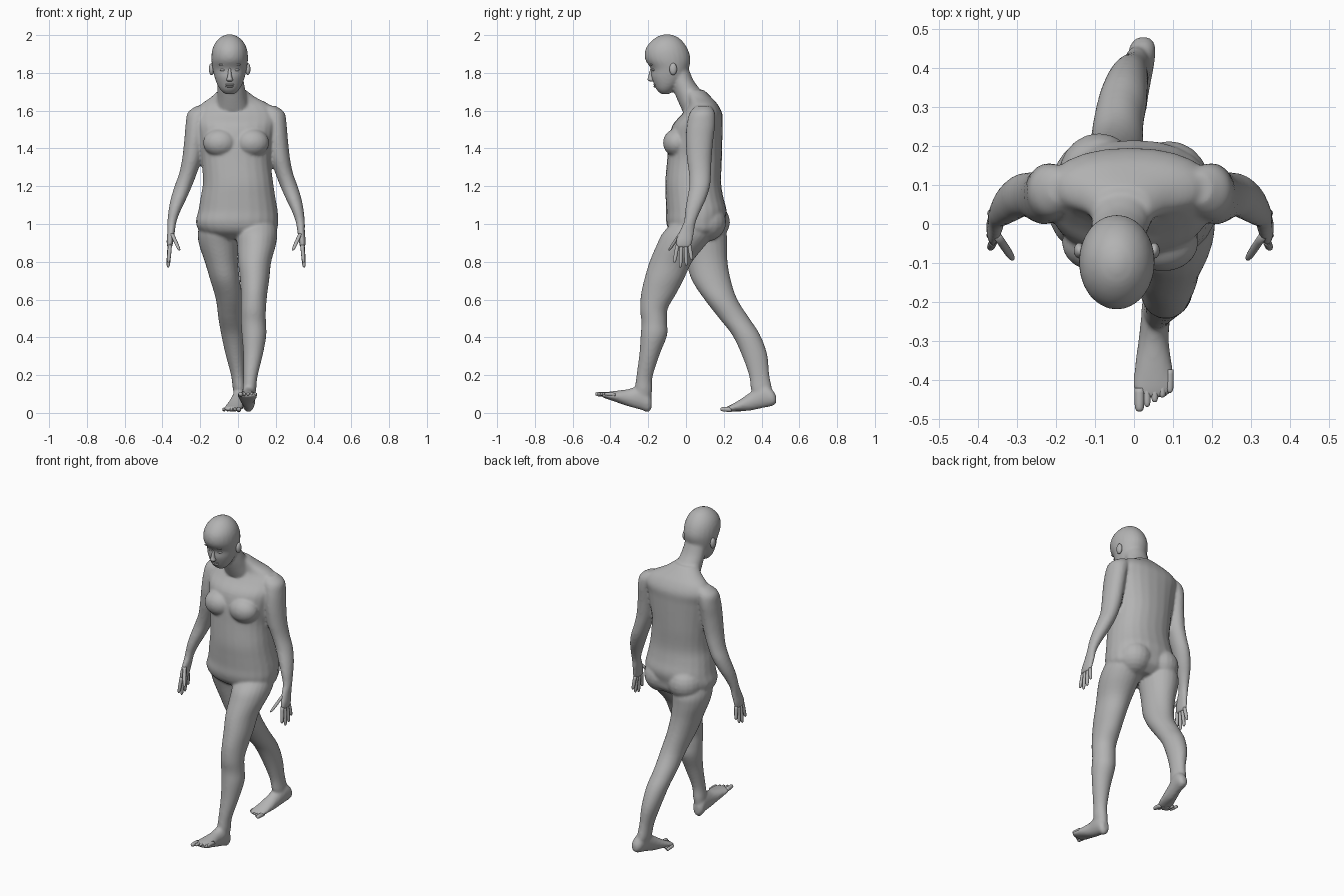
import bpy, bmesh, math
from mathutils import Vector, Matrix

if "Cube" in bpy.data.objects:
    bpy.data.objects.remove(bpy.data.objects["Cube"])

# One plain grey for the whole figure
grey = bpy.data.materials.new("plain_grey")
grey.use_nodes = True
tone = (0.45, 0.45, 0.45, 1)
grey.diffuse_color = tone
grey.node_tree.nodes["Principled BSDF"].inputs["Base Color"].default_value = tone

CM = 0.01          # all part sizes below are written in centimetres
MID = -1           # the arms mirror about this x
HEAD_X = -4.4      # the head sits a little to the right


def power(value, exponent):
    return math.copysign(abs(value) ** exponent, value)


def smooth_rings(rings, steps):
    """Catmull-Rom interpolation of (x, y, z, width, depth) rings."""
    pts = [Vector(r) for r in rings]
    result = []
    for i in range(len(pts) - 1):
        a, b, c = pts[max(i - 1, 0)], pts[i], pts[i + 1]
        d = pts[min(i + 2, len(pts) - 1)]
        for s in range(steps):
            t = s / steps
            result.append(b + (c - a) * (t / 2)
                          + (a * 2 - b * 5 + c * 4 - d) * (t * t / 2)
                          + (b * 3 - a - c * 3 + d) * (t ** 3 / 2))
    return result + [pts[-1]]


def loft(bm, rings, axis="z", sides=24, steps=4, square=1.0):
    """Closed tube through elliptical sections lying across the given axis."""
    loops = []
    for x, y, z, w, d in smooth_rings(rings, steps):
        w, d = max(w, 0.2), max(d, 0.2)
        loop = []
        for k in range(sides):
            angle = math.tau * k / sides
            u = w * power(math.cos(angle), square)
            v = d * power(math.sin(angle), square)
            off = (u, v, 0) if axis == "z" else (u, 0, v)
            loop.append(bm.verts.new((Vector((x, y, z)) + Vector(off)) * CM))
        loops.append(loop)
    for low, high in zip(loops, loops[1:]):
        for k in range(sides):
            n = (k + 1) % sides
            bm.faces.new((low[k], low[n], high[n], high[k]))
    bm.faces.new(loops[0])
    bm.faces.new(loops[-1])


def ball(bm, centre, radii):
    matrix = Matrix.LocRotScale(Vector(centre) * CM, None, Vector(radii) * CM)
    bmesh.ops.create_uvsphere(bm, u_segments=20, v_segments=12, radius=1, matrix=matrix)


def digit(bm, start, end, radius, axis):
    """Finger or toe with a rounded tip."""
    start, end = Vector(start), Vector(end)
    rings = []
    for t, k in ((0, 1), (0.45, 1), (0.8, 0.9), (0.95, 0.65), (1, 0.25)):
        rings.append((*start.lerp(end, t), radius * k, radius * k))
    loft(bm, rings, axis, sides=10, steps=2)


def mirrored(rings):
    return [(2 * MID - r[0], *r[1:]) for r in rings]


def finish(name, bm):
    bmesh.ops.recalc_face_normals(bm, faces=bm.faces)
    for face in bm.faces:
        face.smooth = True
    mesh = bpy.data.meshes.new(name)
    bm.to_mesh(mesh)
    bm.free()
    mesh.materials.append(grey)
    obj = bpy.data.objects.new(name, mesh)
    bpy.context.collection.objects.link(obj)
    return obj


body = bmesh.new()

# Torso, from pelvis to the base of the neck
loft(body, [
    (0, 6, 92, 13, 9), (0, 5.5, 96, 20, 14), (-.5, 5, 101, 21.8, 15.5),
    (0, 5.5, 107, 21, 16), (0, 4.5, 114, 19.8, 15.3), (0, 3.8, 122, 18.6, 14.8),
    (-1, 4.5, 134, 18.3, 14.5), (-1, 5, 143, 19.5, 14.2), (-1, 6, 152, 21, 13.3),
    (-1, 8.5, 158, 21.5, 10.8), (-1.5, 9, 163, 18.5, 8), (-2.5, 7, 167, 12, 6.5),
    (-3, 4, 171, 7, 5.5)], square=0.9)

# Neck
loft(body, [(-2.5, 6, 160, 9, 8), (-3, 3.5, 166, 8, 8.2), (-3.5, .5, 171, 7.4, 7.2),
            (-4, -2, 176, 7, 6), (HEAD_X, -4, 182, 6.5, 5.5)])

# Skull and jaw
loft(body, [
    (HEAD_X, -11, 168.8, 2.5, 2.2), (HEAD_X, -10.7, 171, 4.9, 4.8),
    (HEAD_X, -9.8, 174, 6.7, 7.2), (HEAD_X, -9, 178, 8.1, 9.4),
    (HEAD_X, -8.5, 182, 9, 10), (HEAD_X, -9.6, 187, 9.7, 12),
    (HEAD_X, -10.2, 192, 9.3, 11.4), (HEAD_X, -10.2, 196, 7.6, 9),
    (HEAD_X, -10, 199, 4.6, 5.5), (HEAD_X, -10, 200.4, 1.2, 1.5)])

# Chest and buttocks
for side in (-1, 1):
    ball(body, (MID + side * 8.5, -4.8, 143), (9, 7.4, 7.5))
    ball(body, (side * 9, 10.8 - side, 101), (10.5, 11.5, 10.5))

# Arms and palms
arm = [
    (16, 9, 162.5, 4, 4), (18.6, 8.6, 159, 6, 6.6), (20.2, 8, 153, 5.5, 7.5),
    (21, 7.2, 145, 5.4, 7.3), (22.3, 7, 135, 5.2, 6.6), (24.4, 7.4, 127, 4.7, 5.9),
    (27, 7.2, 120, 4.6, 5.5), (29.6, 5.5, 113, 4.1, 5), (31.6, 3.6, 107, 3.2, 4.1),
    (33, 2, 101, 2.4, 3.2), (33.4, .4, 96, 2, 4), (34, -1, 91, 1.8, 4.5),
    (34.2, -1.5, 87.5, 1.3, 4.1)]
loft(body, arm)
loft(body, mirrored(arm))

# Left leg, stepping forward
loft(body, [
    (10, 4, 101, 10, 11), (10, 1, 95, 10.8, 13.5), (9.8, -2.5, 89, 10.3, 13),
    (8.8, -8, 80, 8.8, 11.3), (8.8, -11.5, 71, 7.8, 10.5), (8.5, -14.5, 63, 7, 9.3),
    (8.2, -17, 55, 6.6, 7.3), (8.2, -16.8, 48, 6.6, 6.8), (8.5, -17, 41, 6.5, 7),
    (8, -19.3, 31, 5.2, 5.4), (6.6, -22, 19, 3.7, 4.3), (6, -22.5, 12, 3.6, 4.6),
    (5.6, -22.5, 7, 3, 4)])

# Right leg, trailing behind
loft(body, [
    (-10, 7, 101, 10, 12), (-10.5, 8.5, 95, 10.8, 13), (-10.3, 9.5, 89, 10.3, 12.2),
    (-8.8, 11, 80, 8.8, 11), (-6.8, 13.5, 70, 7.8, 10.3), (-4.7, 18.5, 60, 7, 8.7),
    (-4, 25.6, 50, 6.4, 8), (-2.8, 31.7, 41.5, 6.1, 7.4), (-1.5, 36.2, 31, 5.1, 6.8),
    (0, 38.7, 20, 3.7, 5.4), (.8, 40, 12.5, 3.5, 5.6), (1.5, 41, 8, 3, 4.5)])

# Left foot, resting on its heel
loft(body, [
    (5.5, -18.2, 5, 1.8, 2.5), (5.5, -20, 5.8, 3.4, 5.4), (5.5, -24, 8.2, 3.7, 6.5),
    (5, -30, 8, 3.9, 4.7), (5, -37, 8.7, 4.9, 3), (5, -42, 9.2, 5.2, 1.8),
    (4.5, -44.5, 9.4, 3.6, 1)], "y")

# Right foot, pushing off
loft(body, [
    (2.4, 47.8, 7, 1.6, 2), (2.2, 45.5, 8, 3.3, 4.4), (1.5, 40.5, 8.8, 3.6, 6.2),
    (0, 34, 6, 3.9, 4.8), (-1.5, 28, 3.8, 4.5, 2.9), (-2.8, 23.5, 2.4, 4.7, 1.7),
    (-3, 21, 2, 3.4, 1)], "y")

# Fuse all these masses into one soft skin
skin = finish("body", body)
fuse = skin.modifiers.new("fuse", "REMESH")
fuse.mode = "VOXEL"
fuse.voxel_size = 0.008
fuse.use_smooth_shade = True
relax = skin.modifiers.new("relax", "SMOOTH")
relax.factor = 0.5
relax.iterations = 5

# Fingers and thumbs
for name, flip in (("left_fingers", False), ("right_fingers", True)):
    bm = bmesh.new()
    hand = [((34, -4.5, 89), (34.8, -6.2, 79.5)), ((34.2, -2.4, 89), (35, -3, 77)),
            ((34.2, -.2, 89), (35, .2, 78)), ((34, 1.8, 89), (34.8, 3, 81)),
            ((33, -3, 95), (29, -9, 86))]
    for ends in hand:
        a, b = mirrored(ends) if flip else ends
        digit(bm, a, b, 1.05, "z")
    finish(name, bm)

# Toes, the big toe on the inner side
for name, x, y, z, side in (("left_toes", 1.4, -48, 10, 1), ("right_toes", .4, 18.2, 2, -1)):
    bm = bmesh.new()
    for i in range(5):
        tip_x, tip_y = x + side * i * 1.95, y + i * 1.2
        digit(bm, (tip_x, tip_y + 6, z - .3), (tip_x, tip_y, z), 1.3 if i == 0 else 0.95, "y")
    finish(name, bm)

# Nose
nose = bmesh.new()
loft(nose, [(HEAD_X, -17.5, 184, .7, .8), (HEAD_X, -18, 181, .8, 1.2),
            (HEAD_X, -18.4, 178, 1.2, 1.6), (HEAD_X, -18.5, 176.3, 1.7, 1.8),
            (HEAD_X, -18, 175.4, 1, .9)], sides=12)
finish("nose", nose)

# Lips
lips = bmesh.new()
for z, width in ((173.8, 2.6), (172.8, 2.2)):
    ball(lips, (HEAD_X, -16.2, z), (width, 1, .55))
finish("lips", lips)

# Eyes, brows and ears
for side, label in ((1, "left"), (-1, "right")):
    for part, (dx, y, z), radii in (
            ("eye", (3.5, -17, 181.6), (1.6, 1, .75)),
            ("brow", (3.5, -18.3, 184.4), (2.4, .9, .6)),
            ("ear", (9.6, -6.8, 182), (1.4, 2, 3.2))):
        bm = bmesh.new()
        ball(bm, (HEAD_X + side * dx, y, z), radii)
        finish(label + "_" + part, bm)
